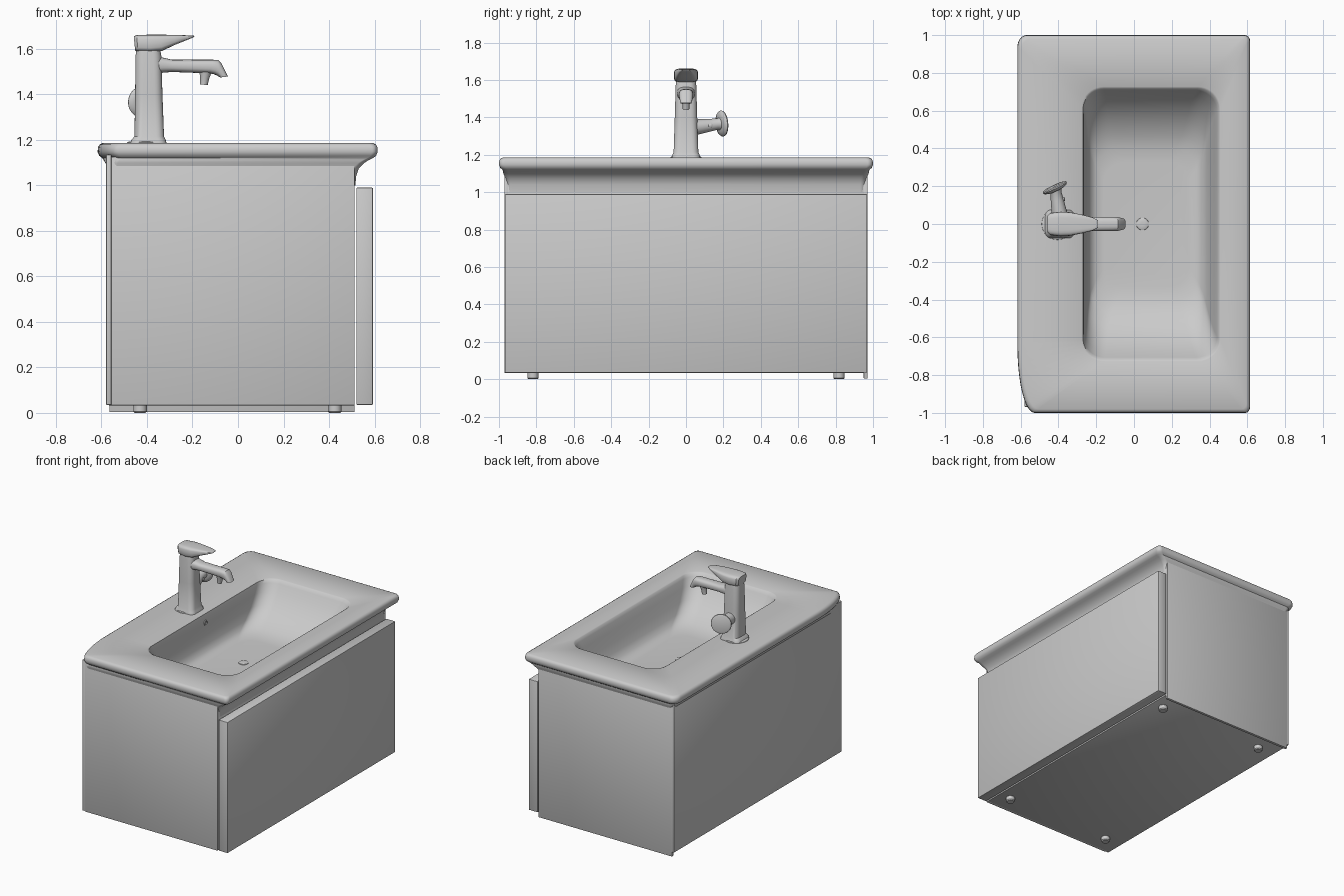
import bpy, bmesh
from math import sin, cos, pi
from mathutils import Vector


def finish(name, bm, angle=0.6):
    bmesh.ops.recalc_face_normals(bm, faces=bm.faces)
    me = bpy.data.meshes.new(name)
    bm.to_mesh(me)
    bm.free()
    ob = bpy.data.objects.new(name, me)
    bpy.context.collection.objects.link(ob)
    bpy.ops.object.select_all(action='DESELECT')
    ob.select_set(True)
    bpy.context.view_layer.objects.active = ob
    bpy.ops.object.shade_smooth_by_angle(angle=angle)
    return ob


def loft(name, rings, cap_start=True, cap_end=True, angle=0.6):
    """Skin a list of equally sized point rings."""
    bm = bmesh.new()
    loops = [[bm.verts.new(p) for p in r] for r in rings]
    n = len(loops[0])
    for a, b in zip(loops, loops[1:]):
        for i in range(n):
            j = (i + 1) % n
            bm.faces.new((a[i], a[j], b[j], b[i]))
    if cap_start:
        bm.faces.new(loops[0][::-1])
    if cap_end:
        bm.faces.new(loops[-1])
    return finish(name, bm, angle)


def rrect(x0, x1, y0, y1, radii, z, k=10):
    """Rounded rectangle; radii = (rx, ry) for ++, -+, --, +- corners."""
    pts = []
    for c, (rx, ry) in enumerate(radii):
        cx = x1 - rx if c in (0, 3) else x0 + rx
        cy = y1 - ry if c in (0, 1) else y0 + ry
        for i in range(k + 1):
            a = pi / 2 * (c + i / k)
            pts.append((cx + rx * cos(a), cy + ry * sin(a), z))
    return pts


def box(name, x0, x1, y0, y1, z0, z1, bevel=0.004):
    bm = bmesh.new()
    bmesh.ops.create_cube(bm, size=1)
    for v in bm.verts:
        v.co = ((x0 + x1) / 2 + v.co.x * (x1 - x0),
                (y0 + y1) / 2 + v.co.y * (y1 - y0),
                (z0 + z1) / 2 + v.co.z * (z1 - z0))
    bmesh.ops.bevel(bm, geom=bm.edges[:], offset=bevel, segments=2, profile=0.5, affect='EDGES')
    return finish(name, bm)


def lathe(name, origin, axis, profile, n=32):
    """Revolve (distance, radius) pairs around an axis."""
    q = Vector(axis).to_track_quat('Z', 'Y')
    o = Vector(origin)
    return loft(name, [[o + q @ Vector((r * cos(2 * pi * i / n), r * sin(2 * pi * i / n), d))
                        for i in range(n)] for d, r in profile])


# Cabinet carcass
box("back_panel", -0.58, -0.556, -0.968, 0.968, 0.035, 1.135)
box("side_panel_near", -0.556, 0.513, -0.97, -0.95, 0.033, 1.125, 0.003)
box("side_panel_far", -0.565, 0.513, 0.95, 0.97, 0.004, 1.125, 0.003)
box("bottom_panel", -0.57, 0.513, -0.955, 0.955, 0.033, 0.055)
box("carcass_front", 0.493, 0.513, -0.955, 0.955, 0.035, 1.05)

# Drawer front
box("drawer_front", 0.52, 0.593, -0.968, 0.968, 0.035, 0.99, 0.005)

# Feet
for x in (-0.43, 0.425):
    for y in (-0.818, 0.818):
        lathe("foot", (x, y, 0), (0, 0, 1), [(0, 0.024), (0.006, 0.03), (0.04, 0.03)], 24)

# Basin top: cove below, rounded edge, flat deck, sunken bowl
OUTER = [(0.03, 0.03), (0.05, 0.06), (0.09, 0.35), (0.025, 0.03)]


def slab_ring(t, inset, z):
    """Slab outline blended by t towards the cabinet footprint."""
    m = lambda a, b: a + (b - a) * t
    return rrect(m(-0.617 + inset, -0.56), m(0.614 - inset, 0.516),
                 m(-1 + inset, -0.96), m(1 - inset, 0.96),
                 [(m(rx, 0.03), m(ry, 0.03)) for rx, ry in OUTER], z)


BOWL = [  # x0, x1, half length, corner radius, z
    (-0.278, 0.456, 0.727, 0.115, 1.185),
    (-0.270, 0.449, 0.718, 0.112, 1.180),
    (-0.266, 0.440, 0.706, 0.110, 1.160),
    (-0.260, 0.425, 0.675, 0.11, 1.110),
    (-0.252, 0.404, 0.615, 0.11, 1.035),
    (-0.243, 0.384, 0.540, 0.11, 0.975),
    (-0.228, 0.363, 0.465, 0.11, 0.935),
    (-0.200, 0.330, 0.400, 0.11, 0.915),
    (-0.160, 0.290, 0.330, 0.11, 0.909),
]
rings = [slab_ring(*a) for a in (
    (1.0, 0, 1.0), (0.97, 0, 1.04), (0.85, 0, 1.075), (0.6, 0, 1.098),
    (0.3, 0.012, 1.112), (0, 0.02, 1.12), (0, 0.007, 1.13), (0, 0, 1.147),
    (0, 0.002, 1.168), (0, 0.008, 1.179), (0, 0.02, 1.185))]
rings += [rrect(x0, x1, -h, h, [(r, r)] * 4, z) for x0, x1, h, r, z in BOWL]
loft("basin_top", rings, cap_start=False, angle=0.7)

# Drain and overflow
lathe("drain", (0.045, 0, 0.905), (0, 0, 1), [(0, 0.034), (0.008, 0.032), (0.011, 0.025), (0.012, 0.01)])
lathe("overflow", (-0.266, 0, 1.12), (1, 0, 0), [(0, 0.02), (0.009, 0.018), (0.010, 0.012), (0.004, 0.010)], 24)

# Tap body and base flange
lathe("tap_flange", (-0.405, 0, 1.18), (0, 0, 1), [(0, 0.085), (0.008, 0.083), (0.012, 0.076)], 40)
loft("tap_body", [rrect(x0, x1, -h, h, [(0.035, 0.035)] * 4, z, 5) for x0, x1, h, z in (
    (-0.472, -0.314, 0.075, 1.185), (-0.468, -0.318, 0.073, 1.20),
    (-0.455, -0.325, 0.066, 1.215), (-0.452, -0.332, 0.06, 1.40),
    (-0.450, -0.337, 0.055, 1.57), (-0.446, -0.342, 0.052, 1.60))])


def side_loft(name, sections, n=24, power=1.0):
    """Loft along x-z; each section = top point, bottom point, half width."""
    out = []
    s = lambda v: abs(v) ** power * (1 if v > 0 else -1)
    for xt, zt, xb, zb, h in sections:
        t, b = Vector((xt, 0, zt)), Vector((xb, 0, zb))
        out.append([(t + b) / 2 + (t - b) / 2 * s(sin(2 * pi * i / n))
                    + Vector((0, h * s(cos(2 * pi * i / n)), 0)) for i in range(n)])
    return loft(name, out)


# Lever handle on top: cross-sections from back to tip
side_loft("tap_lever", [
    (-0.458, 1.655, -0.452, 1.592, 0.045), (-0.445, 1.66, -0.44, 1.588, 0.058),
    (-0.39, 1.662, -0.385, 1.585, 0.065), (-0.34, 1.662, -0.335, 1.59, 0.062),
    (-0.28, 1.661, -0.275, 1.618, 0.05), (-0.22, 1.659, -0.22, 1.640, 0.035),
    (-0.19, 1.657, -0.195, 1.650, 0.02)], power=0.5)

# Spout with downturned end
side_loft("tap_spout", [
    (-0.39, 1.575, -0.38, 1.485, 0.05), (-0.335, 1.562, -0.33, 1.495, 0.046),
    (-0.29, 1.552, -0.29, 1.498, 0.04), (-0.18, 1.552, -0.18, 1.494, 0.037),
    (-0.11, 1.552, -0.125, 1.492, 0.037), (-0.085, 1.55, -0.105, 1.488, 0.037),
    (-0.072, 1.535, -0.092, 1.482, 0.036), (-0.044, 1.478, -0.078, 1.474, 0.03)], power=0.75)
lathe("tap_aerator", (-0.15, 0, 1.442), (0.12, 0, 1), [(0, 0.017), (0.03, 0.02), (0.06, 0.028)], 20)

# Side arm with tilted disc knob
arm_start, knob = Vector((-0.39, 0.03, 1.345)), Vector((-0.418, 0.19, 1.367))
lathe("side_arm", arm_start, knob - arm_start,
      [(0, 0.045), (0.04, 0.04), (0.10, 0.034), (0.14, 0.03), (0.165, 0.036)], 24)
lathe("side_knob", knob, (-0.42, 0.9, 0.08),
      [(-0.014, 0.045), (-0.006, 0.064), (0.002, 0.07), (0.008, 0.068), (0.013, 0.055)], 40)
lathe("arm_screw", (-0.38, 0.13, 1.357), (1, 0.15, 0), [(0, 0.011), (0.012, 0.011), (0.015, 0.006)], 16)
